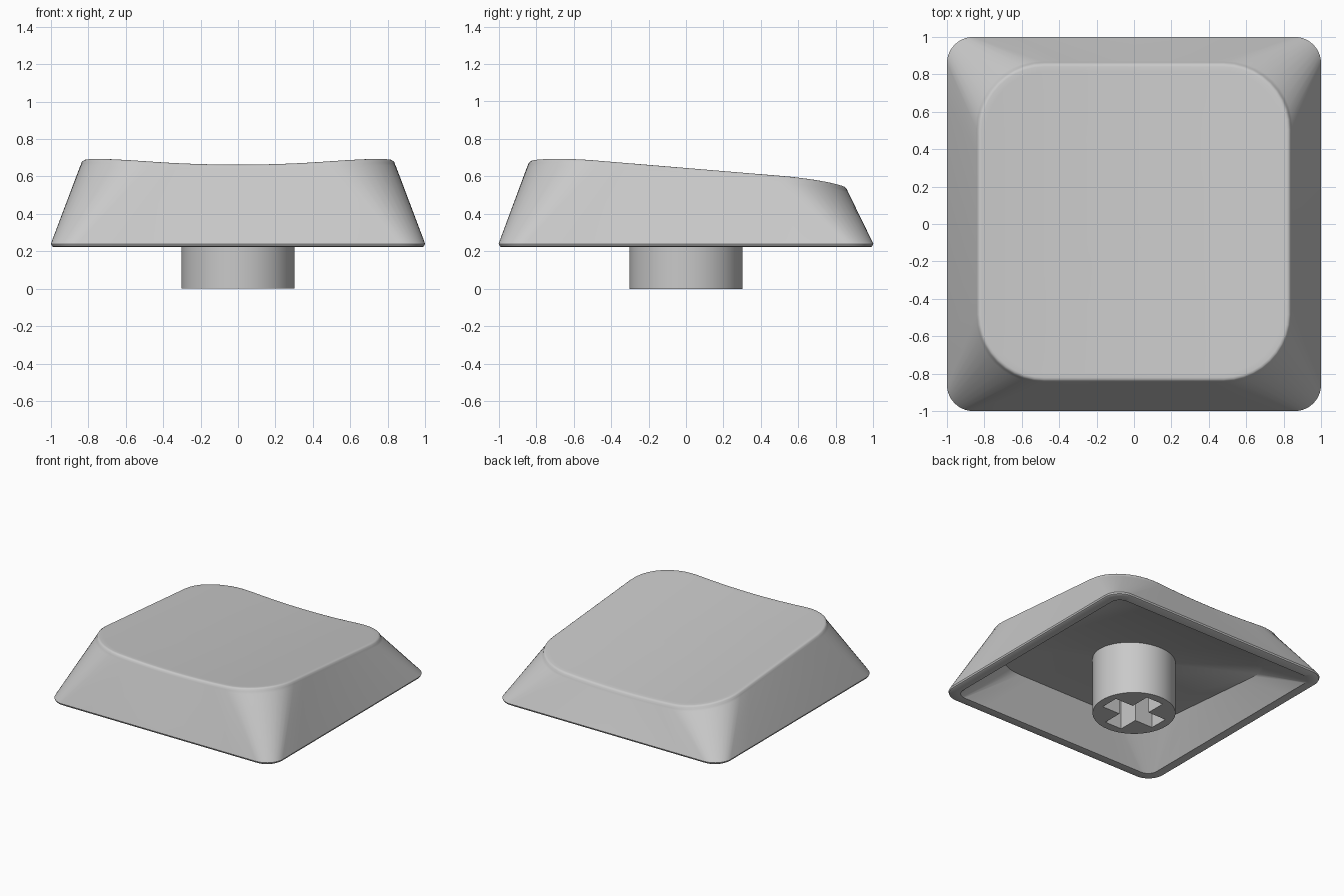
import bpy, bmesh, math

cube = bpy.data.objects.get("Cube")
if cube:
    bpy.data.objects.remove(cube)

# Single light grey plastic
GREY = (0.585, 0.585, 0.585, 1)
plastic = bpy.data.materials.new("light_grey_plastic")
plastic.use_nodes = True
plastic.diffuse_color = GREY
plastic.node_tree.nodes["Principled BSDF"].inputs["Base Color"].default_value = GREY

SLOPE = -0.083
ARC_STEPS, SIDE_STEPS = 10, 8


def top_height(x, y):
    """Sloping top surface, dished across its width."""
    return 0.595 + SLOPE * y + 0.075 * x * x


def rounded_outline(hx, hy, r, cy=0.0):
    """Counter-clockwise rounded rectangle with subdivided straight sides."""
    corners = [(1, 1), (-1, 1), (-1, -1), (1, -1)]
    arcs = []
    for i, (sx, sy) in enumerate(corners):
        arcs.append([(sx * (hx - r) + r * math.cos(a), cy + sy * (hy - r) + r * math.sin(a))
                     for a in (math.pi / 2 * (i + k / ARC_STEPS) for k in range(ARC_STEPS + 1))])
    points = []
    for i, arc in enumerate(arcs):
        (ax, ay), (bx, by) = arc[-1], arcs[(i + 1) % 4][0]
        points += arc
        points += [(ax + (bx - ax) * k / SIDE_STEPS, ay + (by - ay) * k / SIDE_STEPS)
                   for k in range(1, SIDE_STEPS)]
    return points


def add_ring(bm, points, height):
    return [bm.verts.new((x, y, height(x, y))) for x, y in points]


def bridge(bm, a, b):
    for i in range(len(a)):
        j = (i + 1) % len(a)
        bm.faces.new((a[i], a[j], b[j], b[i]))


def finish(bm, name):
    bmesh.ops.recalc_face_normals(bm, faces=bm.faces)
    mesh = bpy.data.meshes.new(name)
    bm.to_mesh(mesh)
    bm.free()
    obj = bpy.data.objects.new(name, mesh)
    mesh.materials.append(plastic)
    bpy.context.collection.objects.link(obj)
    bpy.ops.object.select_all(action='DESELECT')
    obj.select_set(True)
    bpy.context.view_layer.objects.active = obj
    bpy.ops.object.shade_smooth_by_angle(angle=math.radians(35))


def build_cap(rim=0.222, base=0.24, drop=0.024):
    bm = bmesh.new()
    rings = []
    # Hollow underside: tilted ceiling, inner wall, then the rounded rim
    rings.append(add_ring(bm, rounded_outline(0.775, 0.775, 0.34),
                          lambda x, y: 0.44 + SLOPE * y))
    for half, r, z in [(0.92, 0.08, rim), (0.985, 0.125, rim), (0.995, 0.135, rim + 0.006)]:
        rings.append(add_ring(bm, rounded_outline(half, half, r), lambda x, y: z))
    # Tapered outer wall, with tight rings next to both edges
    for t in (0, 0.04, 0.96, 1):
        outline = rounded_outline(1 - 0.16 * t, 1 - 0.145 * t, 0.14 + 0.22 * t, 0.01 * t)
        rings.append(add_ring(bm, outline,
                              lambda x, y: base + (top_height(x, y) - drop - base) * t))
    # Small soft edge around the top
    for inset, fall in [(0.005, 0.01), (0.014, 0.002), (0.024, 0)]:
        rings.append(add_ring(bm, rounded_outline(0.84 - inset, 0.855 - inset, 0.36 - inset, 0.01),
                              lambda x, y: top_height(x, y) - fall))
    # Dished top
    outline = rounded_outline(0.816, 0.831, 0.336, 0.01)
    for s in (0.97, 0.85, 0.7, 0.55, 0.4, 0.25, 0.1):
        rings.append(add_ring(bm, [(x * s, y * s) for x, y in outline], top_height))
    for a, b in zip(rings, rings[1:]):
        bridge(bm, a, b)
    bm.faces.new(rings[0])
    bm.faces.new(rings[-1])
    finish(bm, "key_cap")


def build_stem(radius=0.302, arm=0.235, half=0.075, top=0.46, depth=0.36, sides=64):
    bm = bmesh.new()
    circle = [(radius * math.cos(math.tau * i / sides), radius * math.sin(math.tau * i / sides))
              for i in range(sides)]
    # Cross outline, one quarter turned four times
    cross = []
    for q in range(4):
        c, s = round(math.cos(q * math.pi / 2)), round(math.sin(q * math.pi / 2))
        for x, y in [(arm, -half), (arm, half), (half, half)]:
            cross.append((x * c - y * s, x * s + y * c))
    loops = []
    for points, end in ((circle, top), (cross, depth)):
        low = add_ring(bm, points, lambda x, y: 0.0)
        high = add_ring(bm, points, lambda x, y: end)
        bridge(bm, low, high)
        bm.faces.new(high)
        loops += [bm.edges.get((low[i - 1], low[i])) for i in range(len(low))]
    # Flat end around the socket
    bmesh.ops.triangle_fill(bm, use_beauty=True, edges=loops)
    finish(bm, "stem")


build_cap()
build_stem()
